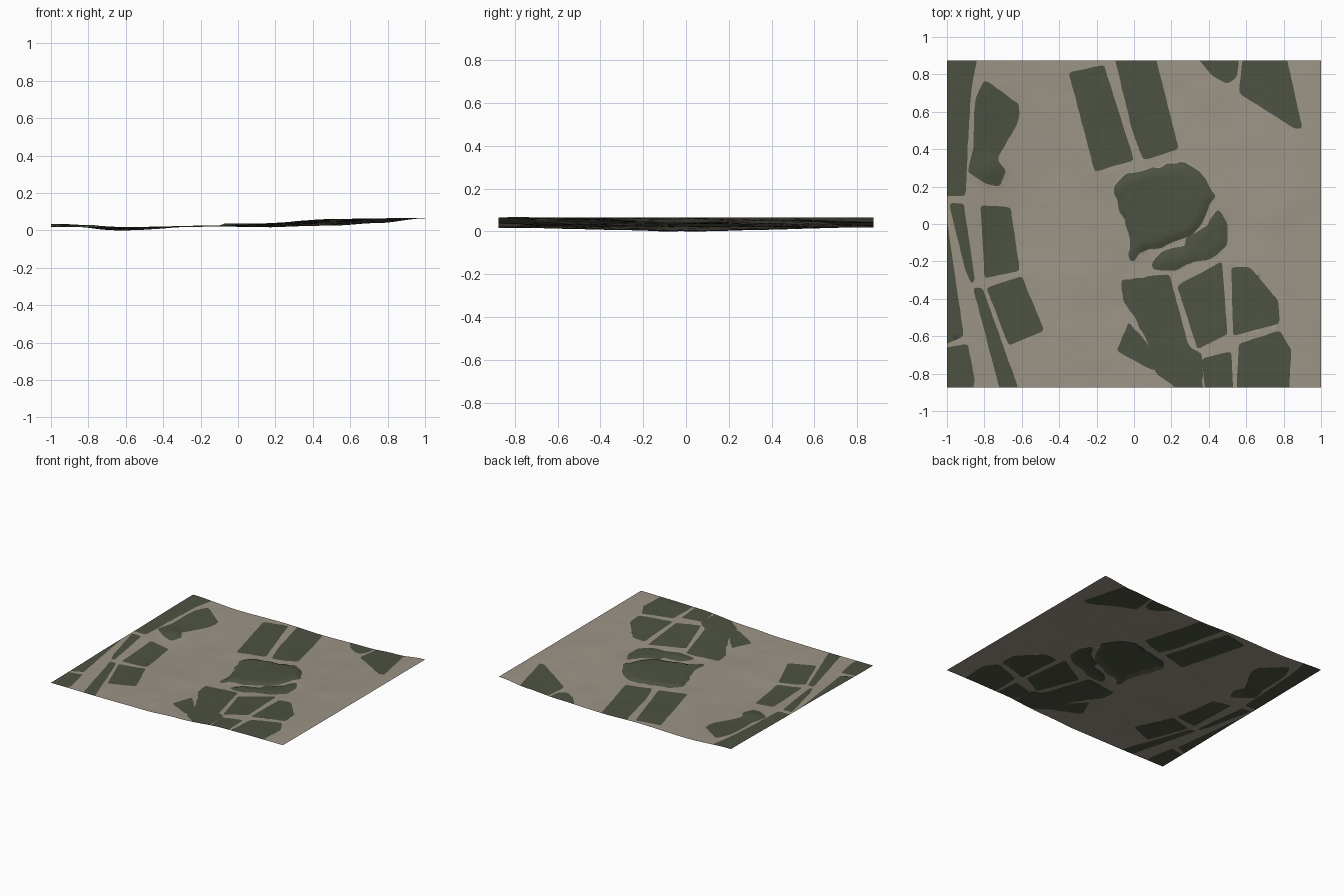
import bpy
import bmesh
import random
from mathutils import Vector, noise
from mathutils.geometry import delaunay_2d_cdt, intersect_point_line

cube = bpy.data.objects.get("Cube")
if cube:
    bpy.data.objects.remove(cube, do_unlink=True)

random.seed(4)
HALF_X, HALF_Y = 1.0, 0.875
COLUMNS, ROWS = 84, 74


def make_material(name, colour):
    mat = bpy.data.materials.new(name)
    mat.use_nodes = True
    mat.diffuse_color = colour
    mat.node_tree.nodes["Principled BSDF"].inputs["Base Color"].default_value = colour
    return mat


def on_border(p):
    return abs(p.x) > HALF_X - 0.005 or abs(p.y) > HALF_Y - 0.005


def outline(*corners, wobble=0.003, rounding=0.018):
    """Closed field boundary from corners in hundredths, with rounded corners and ragged sides."""
    pts = [Vector((max(-HALF_X, min(HALF_X, x / 100)), max(-HALF_Y, min(HALF_Y, y / 100))))
           for x, y in corners]
    rounded = []
    for i, p in enumerate(pts):
        if on_border(p):
            rounded.append(p)
            continue
        before, after = pts[i - 1] - p, pts[(i + 1) % len(pts)] - p
        a = p + before.normalized() * min(rounding, before.length * 0.4)
        b = p + after.normalized() * min(rounding, after.length * 0.4)
        rounded += [a, (a + b + p * 2) / 4, b]
    result = []
    for i, p in enumerate(rounded):
        q = rounded[(i + 1) % len(rounded)]
        steps = max(1, int((q - p).length / 0.03))
        for k in range(steps):
            r = p.lerp(q, k / steps)
            if not on_border(r):
                shift = noise.noise_vector((r.x * 22, r.y * 22, 0))
                r = r + Vector((shift.x, shift.y)) * wobble
            result.append(r)
    return result


def inside(p, poly):
    hit = False
    for i, a in enumerate(poly):
        b = poly[i - 1]
        if (a.y > p.y) != (b.y > p.y):
            if p.x < (b.x - a.x) * (p.y - a.y) / (b.y - a.y) + a.x:
                hit = not hit
    return hit


def edge_distance(p, poly):
    best = 9.0
    for i, a in enumerate(poly):
        b = poly[i - 1]
        near, t = intersect_point_line(p, a, b)
        near = Vector((near[0], near[1]))
        near = a if t < 0 else b if t > 1 else near
        best = min(best, (p - near).length)
    return best


# Central raised block and the curved field beside it
plateau = outline((-11, 18), (-5, 26), (14, 31), (27, 33), (35, 28), (39, 21), (44, 16),
                  (40, 8), (36, 0), (30, -7), (16, -12), (3, -15), (0, -21), (-3, -18),
                  (-2, -6), (-8, 8), wobble=0.016)
curved_field = outline((45, 8), (50, 1), (50, -11), (43, -18), (30, -21), (22, -25), (10, -25),
                       (9, -20), (16, -14), (27, -12), (28, -7), (38, -2), wobble=0.008)

# Fields of the western side
west_fields = [
    outline((-100, 88), (-84, 88), (-87, 72), (-89, 40), (-90, 15), (-100, 15)),
    outline((-80, 77), (-61, 64), (-62, 54), (-67, 46), (-73, 34), (-68, 28), (-72, 20),
            (-80, 22), (-89, 28), (-86, 40), (-85, 66), wobble=0.007),
    outline((-99, 11), (-91, 11), (-85, -30), (-87, -32), (-90, -25)),
    outline((-100, 2), (-91, -60), (-100, -64)),
    outline((-82, 10), (-66, 9), (-61, -25), (-80, -29)),
    outline((-79, -34), (-60, -28), (-48, -57), (-67, -65)),
    outline((-86, -34), (-81, -34), (-62, -88), (-72, -88)),
    outline((-100, -66), (-89, -64), (-85, -83), (-86, -88), (-100, -88)),
]

# Fields of the northern side
north_fields = [
    outline((-35, 81), (-16, 85), (0, 34), (-21, 28)),
    outline((-10, 88), (12, 88), (24, 40), (5, 34), (-1, 50)),
    outline((35, 88), (56, 88), (55, 78), (50, 75), (42, 79)),
    outline((58, 88), (82, 88), (90, 51), (86, 51), (56, 70)),
]

# Fields of the south-eastern side
south_fields = [
    outline((-7, -30), (19, -27), (29, -65), (36, -69), (37, -88), (22, -88), (11, -79),
            (8, -65), (1, -51), (-6, -40), wobble=0.007),
    outline((23, -33), (47, -20), (50, -59), (34, -67)),
    outline((52, -23), (62, -23), (77, -41), (78, -53), (53, -60)),
    outline((36, -72), (52, -68), (53, -88), (38, -88)),
    outline((56, -64), (78, -57), (84, -67), (83, -88), (55, -88)),
    outline((-3, -52), (8, -65), (11, -79), (-9, -68), wobble=0.007),
]
fields = [plateau, curved_field] + west_fields + north_fields + south_fields

# Ground heights along x at the front, middle and back
STATIONS = (-1, -0.6, -0.2, 0.1, 0.5, 0.75, 1)
FRONT = (0.02, 0.019, 0.022, 0.036, 0.063, 0.067, 0.068)
MIDDLE = (0.03, 0.003, 0.024, 0.024, 0.042, 0.058, 0.067)
BACK = (0.038, 0.02, 0.027, 0.02, 0.028, 0.042, 0.067)


def smooth(t):
    t = max(0.0, min(1.0, t))
    return t * t * (3 - 2 * t)


def along(profile, x):
    for i in range(len(STATIONS) - 1):
        a, b = STATIONS[i], STATIONS[i + 1]
        if x <= b:
            return profile[i] + (profile[i + 1] - profile[i]) * smooth((x - a) / (b - a))
    return profile[-1]


def height(p):
    end = BACK if p.y > 0 else FRONT
    t = smooth(abs(p.y) / HALF_Y)
    z = along(MIDDLE, p.x) * (1 - t) + along(end, p.x) * t
    # Crumpled surface, fading towards the border
    fade = smooth(min(HALF_X - abs(p.x), HALF_Y - abs(p.y)) / 0.15)
    z += fade * 0.004 * noise.noise((p.x * 5, p.y * 5, 2))
    z += fade * 0.0025 * abs(noise.noise((p.x * 13, p.y * 13, 7)))
    # Raised plateau, raised curved field and the small western knoll
    for poly, rise in ((plateau, 0.014), (curved_field, 0.008)):
        if abs(p.x - 0.2) < 0.4 and abs(p.y) < 0.4 and inside(p, poly):
            z += rise * smooth(edge_distance(p, poly) / 0.03)
    z += 0.014 * smooth(1 - (p - Vector((-0.77, 0.29))).length / 0.11)
    return max(0.0, z)


# Flat point layout: slightly scattered grid plus the field boundaries
points, edges = [], []
for row in range(ROWS + 1):
    for col in range(COLUMNS + 1):
        p = Vector((HALF_X * (2 * col / COLUMNS - 1), HALF_Y * (2 * row / ROWS - 1)))
        if 0 < row < ROWS and 0 < col < COLUMNS:
            p += Vector((random.uniform(-1, 1), random.uniform(-1, 1))) * 0.005
        points.append(p)
for poly in fields:
    start, count = len(points), len(poly)
    points += poly
    edges += [(start + i, start + (i + 1) % count) for i in range(count)]
verts, _, faces, *_ = delaunay_2d_cdt(points, edges, [], 0, 1e-5)

# Terrain sheet, coloured by field
mesh = bpy.data.meshes.new("terrain")
mesh.materials.append(make_material("bare_earth", (0.33, 0.295, 0.24, 1)))
mesh.materials.append(make_material("dark_green_field", (0.075, 0.085, 0.055, 1)))
bm = bmesh.new()
flat = [Vector((v[0], v[1])) for v in verts]
bm_verts = [bm.verts.new((p.x, p.y, height(p))) for p in flat]
for tri in faces:
    face = bm.faces.new([bm_verts[i] for i in tri])
    centre = sum((flat[i] for i in tri), Vector((0, 0))) / len(tri)
    face.material_index = int(any(inside(centre, poly) for poly in fields))
    face.smooth = True
bm.normal_update()
lowest = min(v.co.z for v in bm.verts)
bmesh.ops.translate(bm, vec=(0, 0, -lowest), verts=bm.verts)
bm.to_mesh(mesh)
bm.free()
terrain = bpy.data.objects.new("terrain", mesh)
bpy.context.collection.objects.link(terrain)
